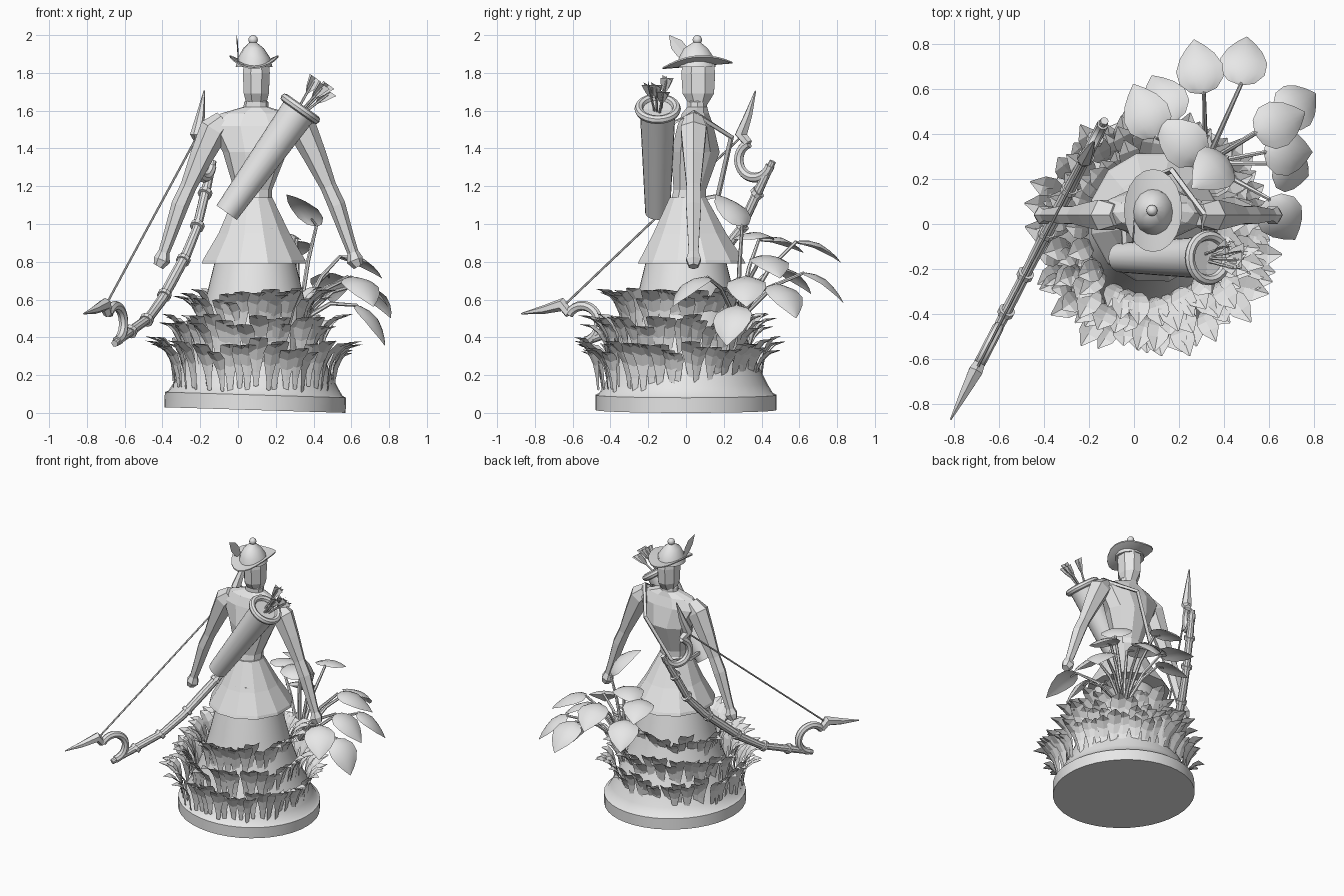
import bpy, bmesh, math, random
from mathutils import Vector as V, Matrix

random.seed(4)
old = bpy.data.objects.get("Cube")
if old:
    bpy.data.objects.remove(old, do_unlink=True)

grey = bpy.data.materials.new("plain_grey")
grey.use_nodes = True
GREY = (0.8, 0.8, 0.8, 1)
grey.diffuse_color = GREY
for node in grey.node_tree.nodes:
    if node.type == 'BSDF_PRINCIPLED':
        node.inputs["Base Color"].default_value = GREY


def finish(bm, name, smooth=False, solid=True):
    if solid:
        bmesh.ops.recalc_face_normals(bm, faces=bm.faces)
    for f in bm.faces:
        f.smooth = smooth
    me = bpy.data.meshes.new(name)
    bm.to_mesh(me)
    bm.free()
    me.materials.append(grey)
    ob = bpy.data.objects.new(name, me)
    bpy.context.collection.objects.link(ob)
    if smooth:
        bpy.ops.object.select_all(action='DESELECT')
        ob.select_set(True)
        bpy.context.view_layer.objects.active = ob
        bpy.ops.object.shade_smooth_by_angle(angle=math.radians(35))


def skin(bm, rings, caps=True):
    """Bridge a list of closed point rings."""
    loops = [[bm.verts.new(p) for p in ring] for ring in rings]
    n = len(loops[0])
    for a, b in zip(loops, loops[1:]):
        for i in range(n):
            j = (i + 1) % n
            bm.faces.new((a[i], a[j], b[j], b[i]))
    if caps:
        bm.faces.new(loops[0][::-1])
        bm.faces.new(loops[-1])


def loft(bm, sections, n, turn=0.0):
    """Sections are (centre x, centre y, z, half width, half depth)."""
    angles = [math.tau * i / n + turn for i in range(n)]
    skin(bm, [[V((x + rx * math.cos(a), y + ry * math.sin(a), z)) for a in angles]
              for x, y, z, rx, ry in sections])


def tube(bm, pts, radii, n=8, ref=V((0.3, -0.9, 0.15))):
    pts = [V(p) for p in pts]
    rings = []
    for i, p in enumerate(pts):
        t = (pts[min(i + 1, len(pts) - 1)] - pts[max(i - 1, 0)]).normalized()
        a = ref.cross(t).normalized()
        b = t.cross(a)
        r = radii[i] if isinstance(radii, (list, tuple)) else radii
        rings.append([p + r * (a * math.cos(math.tau * k / n) + b * math.sin(math.tau * k / n))
                      for k in range(n)])
    skin(bm, rings)


def blade(bm, base, d, side, rows, cols=2, cup=0.0):
    """Leaf sheet: rows are (distance, rise, half width)."""
    d, side = V(d).normalized(), V(side).normalized()
    up = side.cross(d)
    grid = []
    for s, h, w in rows:
        cs = [2 * k / cols - 1 for k in range(cols + 1)]
        grid.append([bm.verts.new(V(base) + d * s + side * w * c + up * (h + cup * w * c * c))
                     for c in cs])
    for a, b in zip(grid, grid[1:]):
        for k in range(cols):
            bm.faces.new((a[k], a[k + 1], b[k + 1], b[k]))


# Round plinth that rises into a flared under-gown, slightly tipped
bm = bmesh.new()
gown = [(0.48, 0), (0.48, 0.08), (0.46, 0.09), (0.43, 0.14), (0.4, 0.2), (0.35, 0.32),
        (0.3, 0.46), (0.262, 0.6), (0.218, 0.78), (0.16, 0.98)]
loft(bm, [(0.09, 0, z, r, r) for r, z in gown], 40)
low = [v for v in bm.verts if v.co.z < 0.3]
bmesh.ops.rotate(bm, verts=low, cent=(0.09, 0, 0), matrix=Matrix.Rotation(0.031, 3, 'Y'))
for v in low:
    v.co.z += 0.015
finish(bm, "plinth_and_gown", True)

# Three leafy rings of uneven, outward curling leaves
for k, (count, r0, z0) in enumerate([(54, 0.43, 0.12), (46, 0.365, 0.25), (40, 0.285, 0.39)]):
    bm = bmesh.new()
    for i in range(count):
        a = math.tau * (i + random.uniform(-0.4, 0.4)) / count
        s = random.uniform(0.85, 1.1)
        curl = random.uniform(0.6, 1.1)
        ray = V((math.cos(a), math.sin(a), 0))
        out = (ray + V((-ray.y, ray.x, 0)) * random.uniform(-0.35, 0.35)).normalized()
        rows = [(0, 0, 0.012), (0.008, 0.07, 0.02), (0.02, 0.13, 0.034),
                (0.05, 0.185, 0.05), (0.095, 0.225, 0.046), (0.155, 0.245, 0.003)]
        root = V((0.08, -0.035, z0 + random.uniform(-0.02, 0.02))) \
            + ray * (r0 + random.uniform(-0.02, 0.01))
        blade(bm, root, out, out.cross(V((0, 0, 1))),
              [(p * s * curl, h * s, w * s) for p, h, w in rows], cup=0.35)
    finish(bm, "leaf_ring_%d" % (k + 1), solid=False)

# Flared tunic skirt, torso, head
bm = bmesh.new()
loft(bm, [(0.085, 0.03, 0.79, 0.285, 0.295), (0.085, 0.03, 0.81, 0.28, 0.285),
          (0.085, 0.02, 0.95, 0.195, 0.2), (0.08, 0.01, 1.14, 0.105, 0.1)], 12, 0.26)
finish(bm, "skirt")
bm = bmesh.new()
loft(bm, [(0.08, 0.01, 1.1, 0.1, 0.1), (0.08, 0.02, 1.18, 0.1, 0.09),
          (0.09, 0.05, 1.38, 0.17, 0.135), (0.09, 0.05, 1.52, 0.25, 0.1),
          (0.09, 0.05, 1.585, 0.18, 0.075), (0.095, 0.06, 1.62, 0.066, 0.055),
          (0.097, 0.06, 1.645, 0.064, 0.055), (0.097, 0.06, 1.66, 0.05, 0.045)], 10)
finish(bm, "torso")
bm = bmesh.new()
loft(bm, [(0.097, 0.065, 1.63, 0.055, 0.05), (0.097, 0.065, 1.69, 0.072, 0.09),
          (0.097, 0.065, 1.8, 0.077, 0.097), (0.097, 0.065, 1.87, 0.07, 0.085)], 8, 0.39)
finish(bm, "head")

# Arms with hands, mirrored about the body's middle
for sgn, name in ((1, "left_arm"), (-1, "right_arm")):
    bm = bmesh.new()
    arm = [(0.18, 1.55, 0.055), (0.235, 1.5, 0.078), (0.3, 1.36, 0.062), (0.37, 1.2, 0.043),
           (0.415, 1.1, 0.046), (0.475, 0.92, 0.034), (0.5, 0.85, 0.03),
           (0.51, 0.81, 0.045), (0.53, 0.775, 0.028)]
    tube(bm, [(0.108 + sgn * x, 0.04, z) for x, z, r in arm], [r for x, z, r in arm], 6,
         V((0, 1, 0)))
    finish(bm, name)

# Hat: brim curled up at the sides, domed crown, knob, feather
bm = bmesh.new()
loft(bm, [(0.085, 0.06, 0, 0.07, 0.08), (0.085, 0.06, 0, 0.13, 0.185),
          (0.085, 0.06, 0.008, 0.13, 0.185), (0.085, 0.06, 0.012, 0.07, 0.08)], 20)
for v in bm.verts:
    v.co.z += 1.835 + 0.05 * ((v.co.x - 0.085) / 0.13) ** 2 + 0.08 * (v.co.y - 0.06)
finish(bm, "hat_brim", True)
bm = bmesh.new()
loft(bm, [(0.085, 0.055, 1.83, 0.098, 0.105), (0.085, 0.055, 1.88, 0.085, 0.095),
          (0.082, 0.052, 1.93, 0.055, 0.065), (0.08, 0.057, 1.96, 0.02, 0.022)], 14)
finish(bm, "hat_crown", True)
bm = bmesh.new()
bmesh.ops.create_uvsphere(bm, u_segments=12, v_segments=8, radius=0.025,
                          matrix=Matrix.Translation((0.08, 0.06, 1.975)))
finish(bm, "hat_knob", True)
bm = bmesh.new()
blade(bm, (0.0, 0.03, 1.85), (-0.05, -0.6, 0.75), (0, 0.75, 0.6),
      [(0, 0, 0.008), (0.07, 0, 0.035), (0.13, 0, 0.035), (0.19, 0, 0.002)], cup=0.15)
finish(bm, "hat_feather", solid=False)

# Quiver with rolled rim, arrows and shoulder strap
foot, mouth = V((-0.06, -0.15, 1.06)), V((0.33, -0.15, 1.61))
axis = (mouth - foot).normalized()
depth = V((0, 1, 0))
across = depth.cross(axis)
bm = bmesh.new()
tube(bm, [foot, mouth, mouth - axis * 0.01, mouth - axis * 0.12],
     [0.066, 0.095, 0.08, 0.075], 20, depth)
finish(bm, "quiver", True)
bm = bmesh.new()
rim = []
for i in range(24):
    a = math.tau * i / 24
    out = across * math.cos(a) + depth * math.sin(a)
    rim.append([mouth + out * (0.1 + 0.023 * math.cos(math.tau * k / 8))
                + axis * 0.023 * math.sin(math.tau * k / 8) for k in range(8)])
skin(bm, rim + rim[:1], caps=False)
bmesh.ops.remove_doubles(bm, verts=bm.verts, dist=0.0001)
finish(bm, "quiver_rim", True)
bm = bmesh.new()
for p, y, length in ((-0.03, -0.1, 0.18), (0.03, -0.2, 0.175), (0.08, -0.12, 0.165),
                     (0.05, -0.16, 0.19)):
    end = mouth + axis * length + across * p
    end.y = y
    d = (end - mouth + axis * 0.1).normalized()
    tube(bm, [mouth - axis * 0.1, end - d * 0.02], 0.007, 6)
    for s in (across, depth, across + depth):
        blade(bm, end - d * 0.1, d, s, [(0, 0, 0.004), (0.04, 0, 0.022),
                                       (0.1, 0, 0.036), (0.075, 0, 0.003)])
finish(bm, "arrows", solid=False)
bm = bmesh.new()
tube(bm, [(0.3, -0.1, 1.52), (0.31, 0.04, 1.59), (0.17, 0.24, 1.46), (0.0, 0.17, 1.15),
          (-0.05, 0.02, 1.12), (-0.04, -0.12, 1.12)], 0.015, 4)
finish(bm, "quiver_strap")


# Bow: u runs along the string, v away from it
def bow_point(u, v):
    y = (0.323 + 0.76 * u + 0.65 * v) / 1.113
    return V((-0.368 + 0.515 * y, y, 1.46 + 0.65 * u - 0.76 * v))


SPAN = 1.365
bow_normal = V((0.889, -0.458, 0))
bm = bmesh.new()
half = [(0.06, 0.22, 0.018), (-0.1, 0.28, 0.026), (-0.32, 0.37, 0.025),
        (-0.5, 0.395, 0.028), (-SPAN / 2, 0.395, 0.03)]
limb = half + [(-SPAN - u, v, r) for u, v, r in half[-2::-1]]
tube(bm, [bow_point(u, v) for u, v, r in limb], [r for u, v, r in limb], 10, bow_normal)
for u, v in ((-0.12, 0.288), (-0.3, 0.362), (-0.54, 0.395)):
    for m in (u, -SPAN - u):
        du = 0.012
        tube(bm, [bow_point(m - du, v), bow_point(m + du, v)], 0.038, 10, bow_normal)
for flip in (False, True):
    def at(u, v):
        return bow_point(-SPAN - u if flip else u, v)
    hook = [math.radians(30 - 227 * i / 16) for i in range(17)]
    tube(bm, [at(-0.015 + 0.095 * math.sin(a), 0.145 + 0.095 * math.cos(a)) for a in hook],
         0.026, 8, bow_normal)
    tube(bm, [at(0.225, -0.13), at(0.11, -0.06), at(0.01, -0.01), at(0.012, 0.055)],
         [0.004, 0.023, 0.036, 0.025], 6, bow_normal)
finish(bm, "bow", True)
bm = bmesh.new()
tube(bm, [bow_point(0, 0), bow_point(-SPAN, 0)], 0.006, 6)
finish(bm, "bow_string", True)

# Broad-leaved plant: (leaf centre, direction to the tip)
plant = [((0.35, 0.24, 1.08), (-0.45, -0.4, 0.62)), ((0.66, 0.02, 0.66), (0.45, -0.7, -0.45)),
         ((0.71, 0.24, 0.48), (0.55, -0.2, -0.6)), ((0.73, 0.53, 0.61), (0.6, 0.4, -0.5)),
         ((0.69, 0.32, 0.66), (0.8, 0.0, -0.45)), ((0.65, 0.45, 0.79), (0.7, 0.3, -0.25)),
         ((0.21, 0.37, 0.93), (-0.5, 0.4, 0.05)), ((0.05, 0.5, 0.9), (-0.3, 0.7, -0.1)),
         ((0.29, 0.7, 0.87), (-0.15, 0.8, -0.25)), ((0.49, 0.73, 0.68), (0.1, 0.8, -0.45)),
         ((0.13, 0.56, 0.72), (-0.3, 0.6, -0.3))]
leaves, stems = bmesh.new(), bmesh.new()
root = V((0.32, 0.27, 0.48))
for centre, d in plant:
    d = V(d).normalized()
    base = V(centre) - d * 0.125
    blade(leaves, base, d, d.cross(V((0, 0, 1))),
          [(0, 0, 0.012), (0.015, 0.01, 0.06), (0.06, 0.025, 0.1), (0.12, 0.028, 0.105),
           (0.18, 0.01, 0.078), (0.225, -0.01, 0.042), (0.265, -0.035, 0.002)],
          cols=6, cup=-0.25)
    middle = root.lerp(base, 0.55) + V((0, 0, 0.05))
    tube(stems, [root, middle, base, base + d * 0.05], [0.013, 0.011, 0.009, 0.006], 6)
finish(leaves, "plant_leaves", True, False)
finish(stems, "plant_stems", True)
